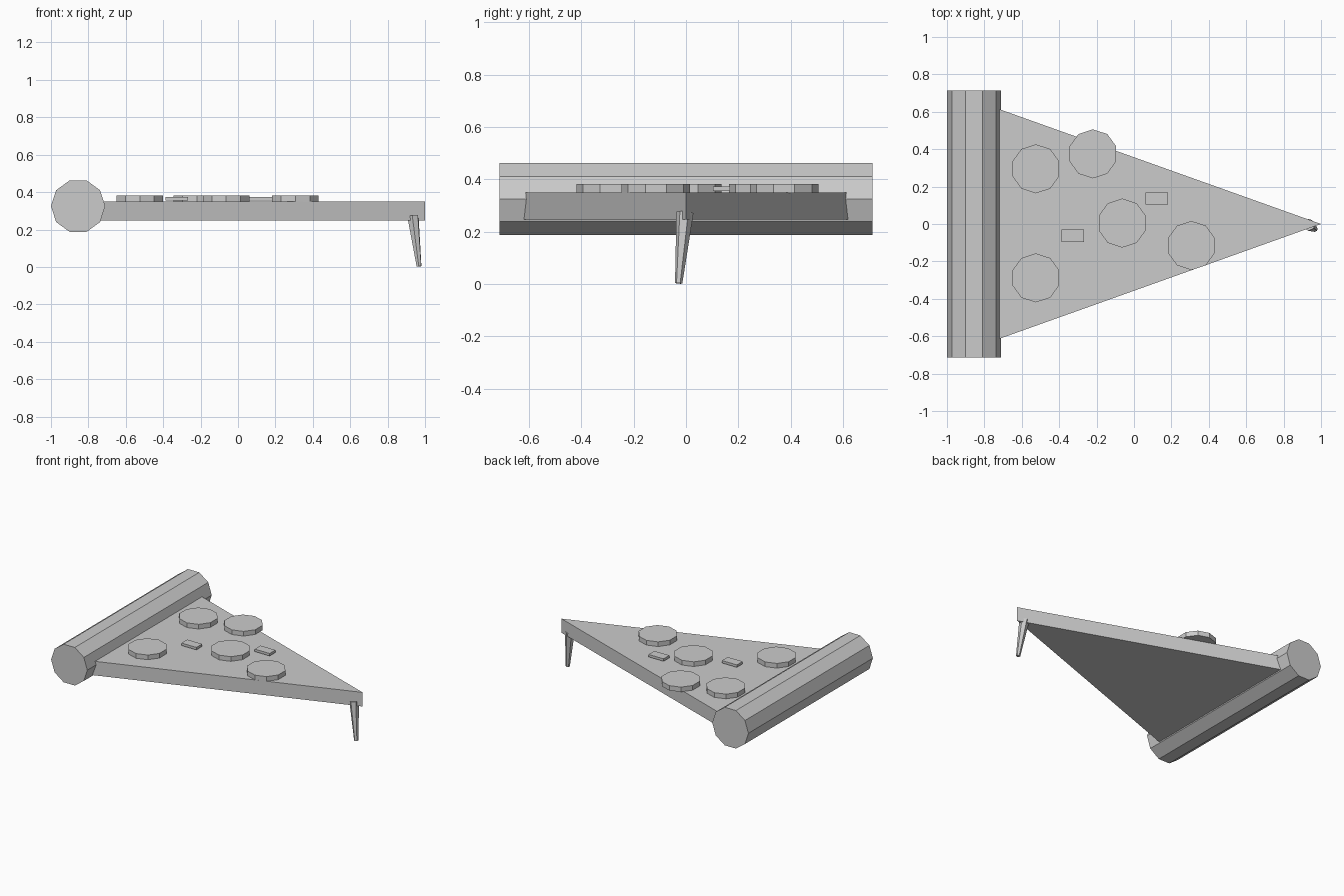
import bpy, bmesh, math
from mathutils import Vector

if "Cube" in bpy.data.objects:
    bpy.data.objects.remove(bpy.data.objects["Cube"])


def make_object(name, bm):
    bmesh.ops.recalc_face_normals(bm, faces=bm.faces)
    mesh = bpy.data.meshes.new(name)
    bm.to_mesh(mesh)
    bm.free()
    ob = bpy.data.objects.new(name, mesh)
    bpy.context.collection.objects.link(ob)
    return ob


def prism(name, outline, z0, z1):
    bm = bmesh.new()
    face = bm.faces.new([bm.verts.new((x, y, z0)) for x, y in outline])
    ext = bmesh.ops.extrude_face_region(bm, geom=[face], use_keep_orig=True)
    verts = [v for v in ext["geom"] if isinstance(v, bmesh.types.BMVert)]
    bmesh.ops.translate(bm, verts=verts, vec=(0, 0, z1 - z0))
    return make_object(name, bm)


def rod(name, start, end, r0, r1, sides):
    start, end = Vector(start), Vector(end)
    axis = end - start
    bm = bmesh.new()
    bmesh.ops.create_cone(bm, cap_ends=True, segments=sides,
                          radius1=r0, radius2=r1, depth=axis.length)
    ob = make_object(name, bm)
    ob.rotation_euler = axis.to_track_quat('Z', 'Y').to_euler()
    ob.location = (start + end) / 2
    return ob


def ring(cx, cy, r, sides, phase):
    return [(cx + r * math.cos(phase + i * math.tau / sides),
             cy + r * math.sin(phase + i * math.tau / sides)) for i in range(sides)]


# Rolled crust: ten-sided bar along y with points facing front and back in x
crust = prism("crust", ring(0, 0, 0.145, 10, 0), -0.713, 0.713)
crust.rotation_euler = (math.pi / 2, 0, 0)
crust.location = (-0.855, 0, 0.325)

# Triangular slab running into the crust
prism("slice_base", [(1, 0), (-0.855, 0.662), (-0.855, -0.662)], 0.247, 0.349)

# Round toppings
for i, (x, y) in enumerate([(-0.525, 0.295), (-0.22, 0.375), (-0.063, 0.005),
                            (0.307, -0.115), (-0.525, -0.288)]):
    prism(f"round_topping_{i + 1}", ring(x, y, 0.131, 10, math.pi / 2), 0.348, 0.383)

# Small rectangular toppings
for i, (x, y) in enumerate([(0.122, 0.136), (-0.327, -0.063)]):
    a, b = 0.06, 0.033
    prism(f"small_topping_{i + 1}", [(x - a, y - b), (x + a, y - b),
                                     (x + a, y + b), (x - a, y + b)], 0.355, 0.373)

# Cheese drip hanging at the tip
rod("cheese_drip", (0.968, -0.028, 0.003), (0.935, -0.004, 0.274), 0.014, 0.033, 6)
